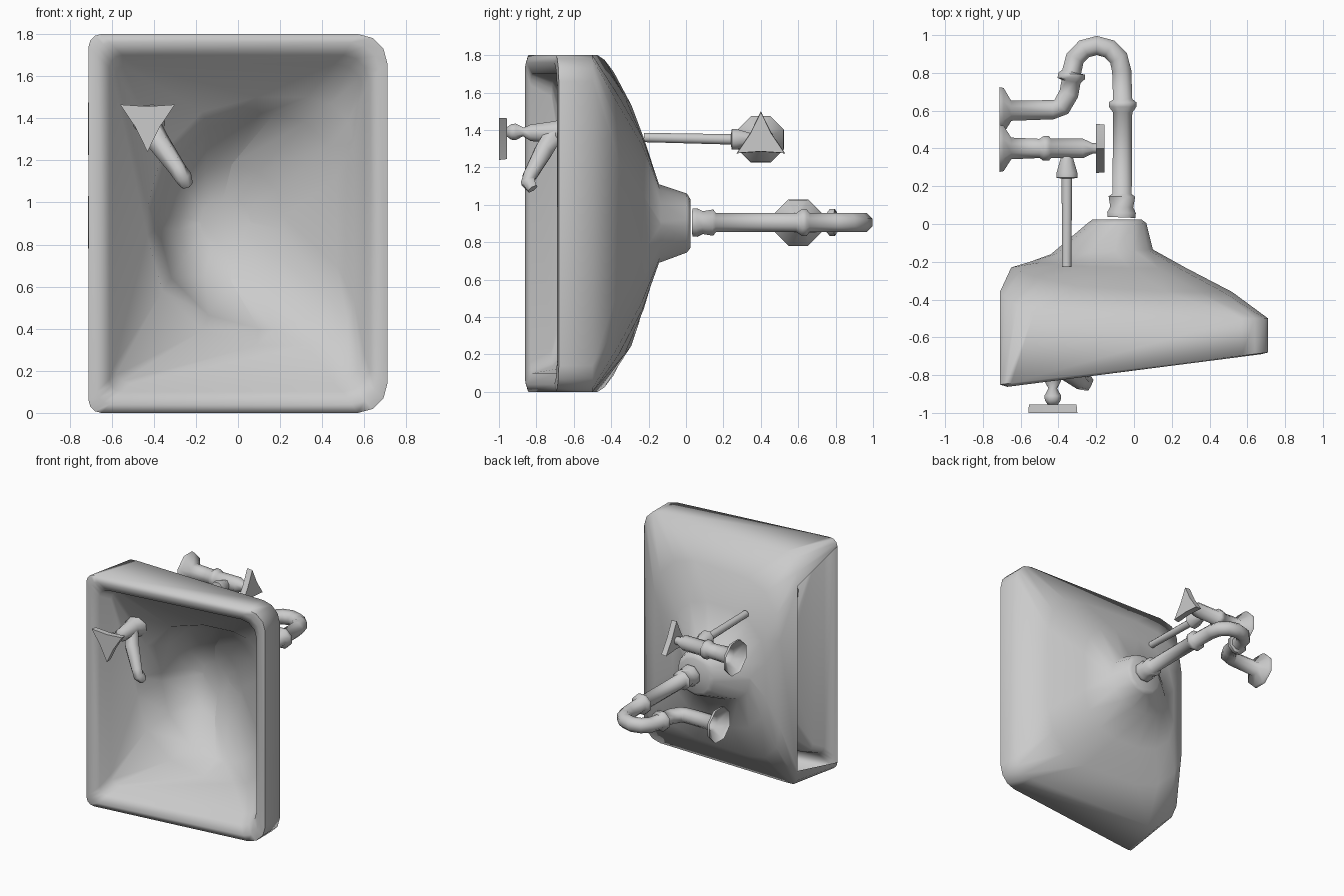
import bpy, bmesh
from math import sin, cos, pi, radians
from mathutils import Vector

if "Cube" in bpy.data.objects:
    bpy.data.objects.remove(bpy.data.objects["Cube"])


def finish(bm, name, angle):
    bmesh.ops.recalc_face_normals(bm, faces=bm.faces)
    me = bpy.data.meshes.new(name)
    bm.to_mesh(me)
    bm.free()
    ob = bpy.data.objects.new(name, me)
    bpy.context.collection.objects.link(ob)
    bpy.ops.object.select_all(action='DESELECT')
    ob.select_set(True)
    bpy.context.view_layer.objects.active = ob
    bpy.ops.object.shade_smooth_by_angle(angle=radians(angle))
    return ob


def skin(bm, rings, caps=(True, True)):
    vs = [[bm.verts.new(p) for p in r] for r in rings]
    n = len(vs[0])
    for a, b in zip(vs, vs[1:]):
        for i in range(n):
            j = (i + 1) % n
            bm.faces.new((a[i], a[j], b[j], b[i]))
    if caps[0]:
        bm.faces.new(vs[0][::-1])
    if caps[1]:
        bm.faces.new(vs[-1])


def rounded_ring(x0, x1, z0, z1, rl, rr, yl, yr, p=1, seg=3):
    """Rounded rectangle in xz; depth runs from yr (right) to yl (left)."""
    pts = []
    for cx, cz, r, a0 in ((x1 - rr, z1 - rr, rr, 0), (x0 + rl, z1 - rl, rl, 90),
                          (x0 + rl, z0 + rl, rl, 180), (x1 - rr, z0 + rr, rr, 270)):
        for k in range(seg + 1):
            a = radians(a0 + 90 * k / seg)
            x, z = cx + r * cos(a), cz + r * sin(a)
            t = max(0.0, (x1 - x) / (x1 - x0)) ** p
            pts.append((x, yr + (yl - yr) * t, z))
    return pts


def tube(name, path, ref, sides=8, angle=60, caps=(True, True)):
    """Pipe through (x, y, z, radius) stations."""
    P = [Vector(q[:3]) for q in path]
    rings = []
    for i, q in enumerate(path):
        t = (P[min(i + 1, len(P) - 1)] - P[max(i - 1, 0)]).normalized()
        u = t.cross(Vector(ref)).normalized()
        v = t.cross(u)
        rings.append([P[i] + q[3] * (cos(2 * pi * (k + .5) / sides) * u
                                     + sin(2 * pi * (k + .5) / sides) * v)
                      for k in range(sides)])
    bm = bmesh.new()
    skin(bm, rings, caps)
    return finish(bm, name, angle)


def handle(name, centre, axis, flip):
    """Three-pointed tap handle, thin along the given axis."""
    c = Vector(centre)
    side = Vector((1, 0, 0)) if axis.y else Vector((0, 1, 0))
    rings = []
    for d, s in ((-0.022, 1), (0.022, 0.97)):
        ring = []
        for k in range(6):
            r = (0.15 if k % 2 == 0 else 0.066) * s
            a = pi / 2 * flip + k * pi / 3
            ring.append(c + axis * d + side * r * cos(a) + Vector((0, 0, r * sin(a))))
        rings.append(ring)
    bm = bmesh.new()
    skin(bm, rings)
    return finish(bm, name, 30)


# Basin: one skin from the drain boss, over the rim, across the tap ledge, into the bowl
R = rounded_ring
rings = [
    R(-.22, .04, .77, 1.03, .12, .12, .024, .024),
    R(-.245, .065, .745, 1.06, .14, .14, .005, .005),
    R(-.44, .10, .69, 1.11, .2, .2, -.16, -.135),
    R(-.55, .28, .44, 1.36, .32, .3, -.20, -.235, 3),
    R(-.65, .52, .2, 1.58, .35, .35, -.23, -.36, 4),
    R(-.71, .71, 0, 1.8, .18, .14, -.36, -.5, 12),
    R(-.71, .71, 0, 1.8, .06, .14, -.85, -.68),
    R(-.67, .67, .04, 1.76, .06, .13, -.862, -.69),
    R(-.61, .62, .1, 1.7, .06, .12, -.83, -.66),
    R(-.59, .60, .14, 1.66, .08, .14, -.72, -.57),
    R(-.43, .55, .32, 1.50, .52, .22, -.62, -.50),
    R(-.38, .47, .40, 1.42, .48, .3, -.40, -.42),
    R(-.28, .22, .62, 1.18, .25, .25, -.21, -.27),
    R(-.18, .06, .79, 1.02, .11, .11, -.17, -.19),
]
bm = bmesh.new()
skin(bm, rings)
# Wall side of the outer shell is left open
gap = [f for f in bm.faces if len(f.verts) == 4 and all(v.co.x < -.705 for v in f.verts)]
bmesh.ops.delete(bm, geom=gap, context='FACES_ONLY')
finish(bm, "basin", 75)

# Tap on the ledge
tx, tz = -.43, 1.39
tube("tap_body", [(tx, -.62, tz, .09), (tx, -.70, tz, .062),
                  (tx, -.83, tz - .005, .048), (tx, -.87, tz, .025), (tx, -.91, tz, .048),
                  (tx, -.935, tz, .045), (tx, -.96, tz, .025)], (0, 0, 1))
tube("tap_spout", [(-.43, -.70, 1.39, .055), (-.38, -.76, 1.29, .056), (-.285, -.835, 1.155, .042),
                   (-.26, -.845, 1.12, .042), (-.245, -.82, 1.085, .032)], (1, 0, 0), 6)
handle("tap_handle", (tx, -.978, tz), Vector((0, 1, 0)), -1)

# Shut-off valve with wall flange and supply pipe
vy, vz = .4, 1.35
tube("valve_body", [(-.712, vy, vz, .135), (-.69, vy, vz, .13), (-.65, vy, vz, .062),
                    (-.50, vy, vz, .055), (-.48, vy, vz, .07), (-.45, vy, vz, .07),
                    (-.44, vy, vz, .056), (-.27, vy, vz, .056), (-.22, vy, vz, .03),
                    (-.19, vy, vz, .03)], (0, 0, 1), caps=(False, True))
handle("valve_handle", (-.178, vy, vz), Vector((1, 0, 0)), 1)
tube("supply_pipe", [(-.355, .37, 1.35, .03), (-.355, .35, 1.35, .035), (-.355, .27, 1.35, .06),
                     (-.355, .245, 1.35, .06), (-.355, .24, 1.35, .03), (-.357, -.225, 1.36, .027)],
     (0, 0, 1), caps=(False, False))

# Drain trap: wall flange, elbow, U bend, collars, down to the drain boss
z = .905
xy = [(-.712, .6, .135), (-.69, .6, .13), (-.65, .6, .058), (-.43, .605, .055), (-.385, .62, .056),
      (-.345, .69, .056), (-.333, .755, .055), (-.332, .77, .078), (-.331, .795, .078),
      (-.33, .805, .055)]
xy += [(-.197 + .133 * cos(a), .812 + .133 * sin(a), .055)
       for a in (radians(180 - 30 * k) for k in range(1, 6))]
xy += [(-.065, .81, .055), (-.06, .66, .055), (-.06, .645, .078), (-.06, .62, .078),
       (-.06, .59, .055), (-.063, .16, .055), (-.064, .145, .076), (-.065, .09, .066),
       (-.066, .06, .082), (-.067, .035, .08)]
tube("drain_trap", [(x, y, z, r) for x, y, r in xy], (0, 0, 1), caps=(False, False))
